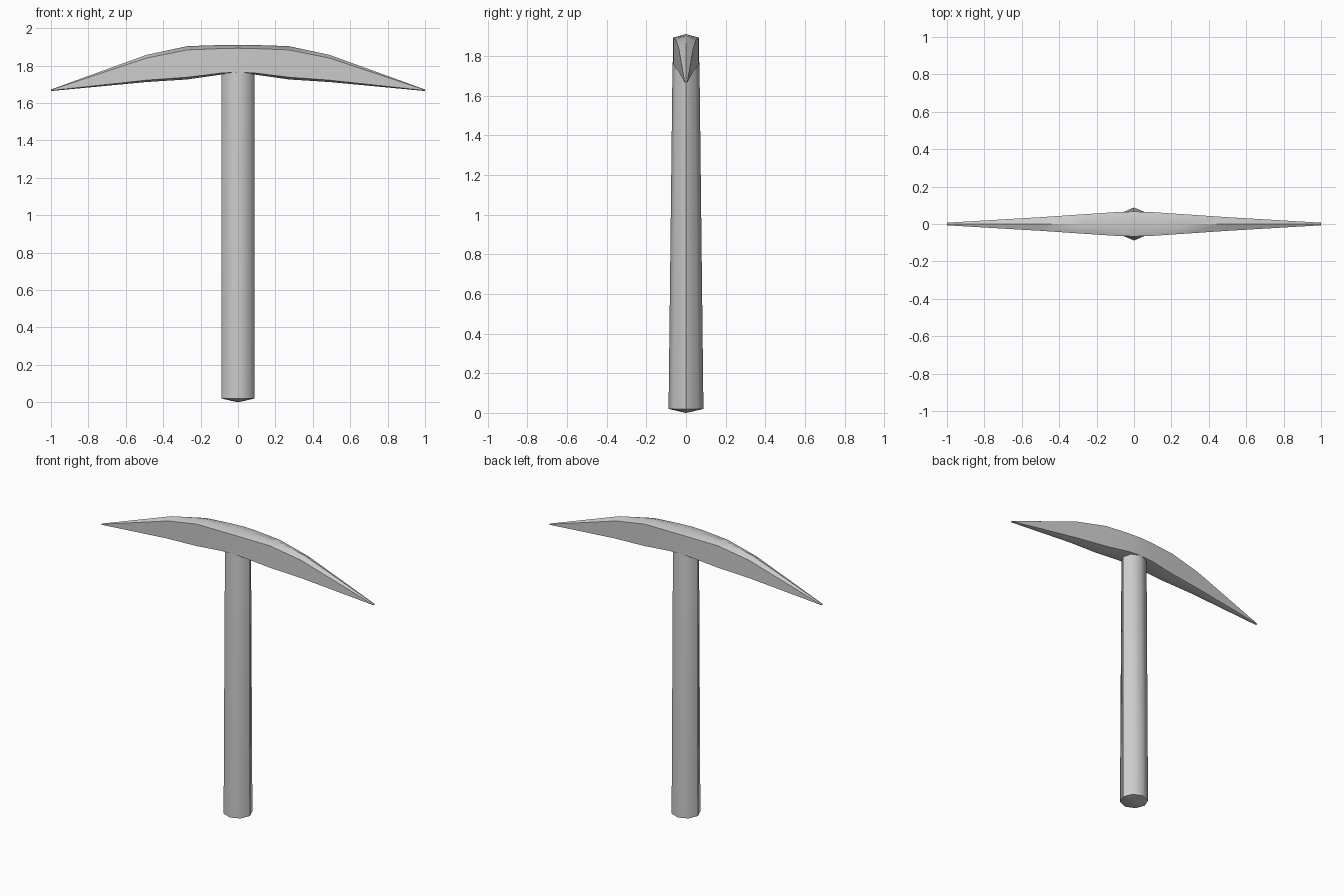
import bpy, bmesh, math

cube = bpy.data.objects.get("Cube")
if cube:
    bpy.data.objects.remove(cube, do_unlink=True)

grey = bpy.data.materials.new("plain grey")
grey.use_nodes = True
colour = (0.6, 0.6, 0.6, 1)
grey.diffuse_color = colour
grey.node_tree.nodes["Principled BSDF"].inputs["Base Color"].default_value = colour


def loft(name, rings, smooth_angle):
    """Skin a row of closed rings, cap both ends and shade."""
    bm = bmesh.new()
    loops = [[bm.verts.new(p) for p in ring] for ring in rings]
    for a, b in zip(loops, loops[1:]):
        n = len(a)
        for i in range(n):
            j = (i + 1) % n
            bm.faces.new((a[i], a[j], b[j], b[i]))
    bm.faces.new(loops[0])
    bm.faces.new(loops[-1])
    bmesh.ops.remove_doubles(bm, verts=bm.verts, dist=0.0001)
    bmesh.ops.recalc_face_normals(bm, faces=bm.faces)
    mesh = bpy.data.meshes.new(name)
    bm.to_mesh(mesh)
    bm.free()
    mesh.materials.append(grey)
    obj = bpy.data.objects.new(name, mesh)
    bpy.context.collection.objects.link(obj)
    bpy.ops.object.select_all(action="DESELECT")
    obj.select_set(True)
    bpy.context.view_layer.objects.active = obj
    bpy.ops.object.shade_smooth_by_angle(angle=math.radians(smooth_angle))
    return obj


def octagon(rx, ry, z):
    turns = [i * math.tau / 8 for i in range(8)]
    return [(rx * math.cos(t), ry * math.sin(t), z) for t in turns]


# Handle: octagonal, tapering front to back, with a shallow pointed butt
handle = loft("handle", [octagon(0.002, 0.002, 0), octagon(0.088, 0.088, 0.02),
                         octagon(0.088, 0.068, 1.76), octagon(0.086, 0.064, 1.8)], 50)

# Head stations: x, half width, ridge z, upper edge z, lower edge z, keel z
half = [(0.09, 0.064, 1.91, 1.891, 1.76, 1.752),
        (0.27, 0.052, 1.904, 1.884, 1.738, 1.726),
        (0.49, 0.037, 1.857, 1.84, 1.722, 1.712),
        (1.0, 0.007, 1.672, 1.67, 1.667, 1.664)]
middle = [(0, 0.066, 1.911, 1.893, 1.765, 1.757)]
stations = [(-s[0], *s[1:]) for s in reversed(half)] + middle + half

# Pick head: six-sided section swept along the arc
head = loft("pick_head", [[(x, 0, ridge), (x, w, top), (x, w, low),
                           (x, 0, keel), (x, -w, low), (x, -w, top)]
                          for x, w, ridge, top, low, keel in stations], 40)
